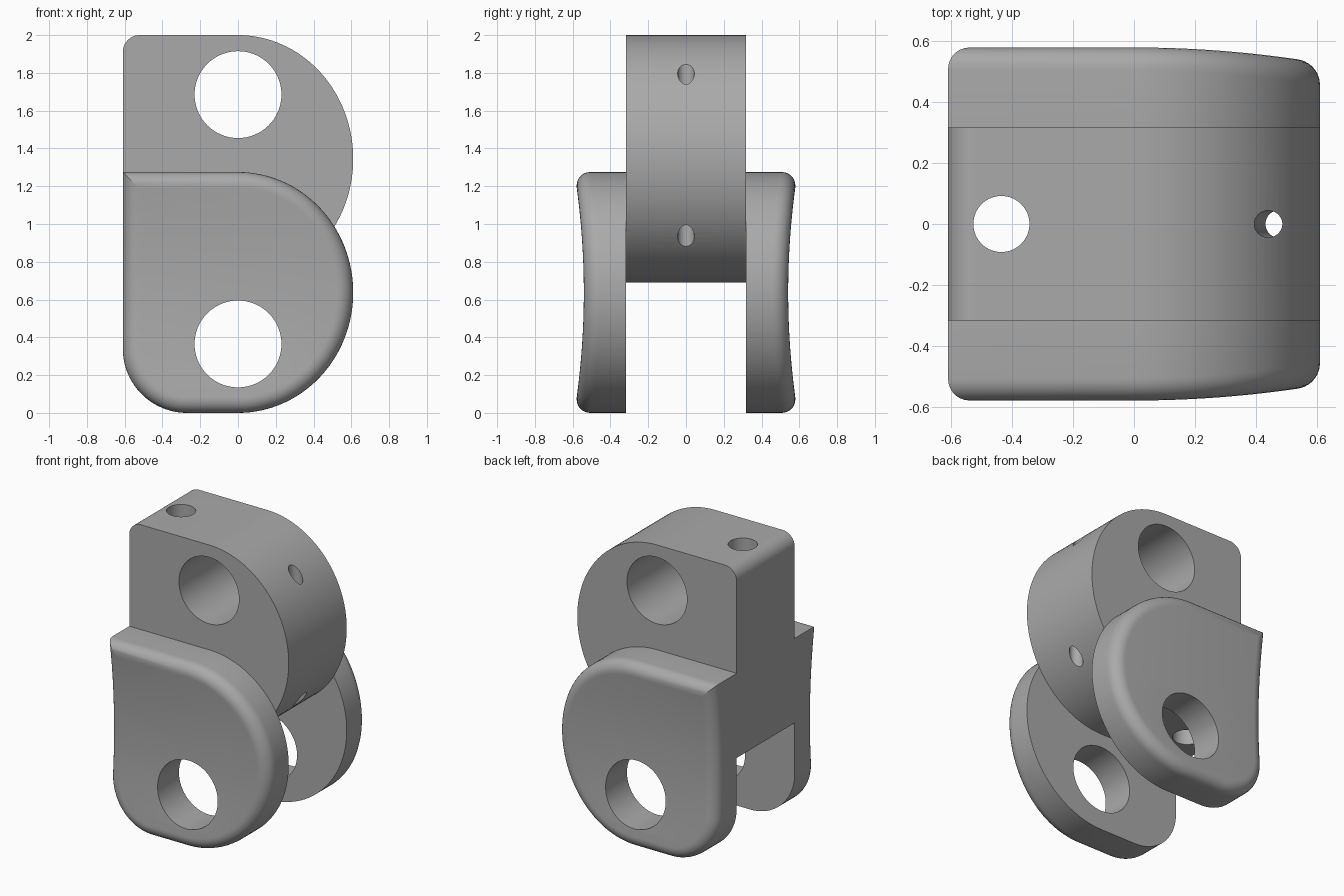
import bpy, bmesh
from math import pi, sin, cos, sqrt
from mathutils import Vector

cube = bpy.data.objects.get("Cube")
if cube:
    bpy.data.objects.remove(cube, do_unlink=True)

steel = bpy.data.materials.new("plain grey")
steel.use_nodes = True
GREY = (0.4, 0.4, 0.4, 1)
steel.diffuse_color = GREY
steel.node_tree.nodes["Principled BSDF"].inputs["Base Color"].default_value = GREY

LEFT, WIDE, INNER = -0.61, 0.61, 0.317
ROWS = 64


def add_object(name, bm):
    bmesh.ops.recalc_face_normals(bm, faces=bm.faces)
    mesh = bpy.data.meshes.new(name)
    bm.to_mesh(mesh)
    bm.free()
    mesh.materials.append(steel)
    obj = bpy.data.objects.new(name, mesh)
    bpy.context.collection.objects.link(obj)
    return obj


def drill(obj, start, end, radius):
    """Cut a round hole along the line from start to end."""
    axis = Vector(end) - Vector(start)
    bm = bmesh.new()
    bmesh.ops.create_cone(bm, cap_ends=True, segments=64, radius1=radius,
                          radius2=radius, depth=axis.length)
    bm.transform(axis.to_track_quat('Z', 'Y').to_matrix().to_4x4())
    bmesh.ops.translate(bm, verts=bm.verts, vec=(Vector(start) + Vector(end)) / 2)
    cutter = add_object("hole_cutter", bm)
    cutter.hide_render = True
    mod = obj.modifiers.new("hole", 'BOOLEAN')
    mod.operation, mod.solver, mod.object = 'DIFFERENCE', 'EXACT', cutter
    bpy.context.view_layer.objects.active = obj
    bpy.ops.object.modifier_apply(modifier=mod.name)
    bpy.data.objects.remove(cutter, do_unlink=True)


def smooth(obj):
    bpy.ops.object.select_all(action='DESELECT')
    obj.select_set(True)
    bpy.context.view_layer.objects.active = obj
    bpy.ops.object.shade_smooth_by_angle(angle=pi / 6)


def outline(bottom, top, low_corner, high_corner, inset=0):
    """Left and right edge points, row by row: straight left, round right."""
    mid, half = (bottom + top) / 2, (top - bottom) / 2 - inset
    lefts, rights = [], []
    for i in range(ROWS + 1):
        a = pi * i / ROWS
        z = mid - half * cos(a)
        x = LEFT + inset
        for r, gap in ((low_corner - inset, z - mid + half),
                       (high_corner - inset, mid + half - z)):
            if r > 0 and gap < r:
                x += r - sqrt(max(0, r * r - (r - gap) ** 2))
        lefts.append((x, z))
        rights.append(((WIDE - inset) * sin(a), z))
    return lefts, rights


def add_ring(bm, shape, depth):
    lefts, rights = shape
    return [bm.verts.new((x, depth(z), z)) for x, z in lefts + rights[::-1]]


def bridge(bm, a, b):
    for i in range(len(a)):
        j = (i + 1) % len(a)
        bm.faces.new((a[i], a[j], b[j], b[i]))


def cap(bm, ring):
    last = len(ring) - 1
    for i in range(ROWS):
        bm.faces.new((ring[i], ring[i + 1], ring[last - i - 1], ring[last - i]))


# Centre block
bm = bmesh.new()
shape = outline(0.69, 2.0, 0, 0.09)
front = add_ring(bm, shape, lambda z: -INNER)
back = add_ring(bm, shape, lambda z: INNER)
bridge(bm, front, back)
bm.faces.new(front)
bm.faces.new(back)
block = add_object("centre_block", bm)
drill(block, (0, -1, 1.685), (0, 1, 1.685), 0.23)      # cross bore
drill(block, (-0.435, 0, 0.4), (-0.435, 0, 2.3), 0.092)  # upright hole
drill(block, (0.425, 0, 2.2), (0.49, 0, 0.5), 0.044)   # slim angled hole
smooth(block)

# Side cheeks with dished outer faces and rounded rims
HEIGHT, RIM, STEPS = 1.275, 0.085, 8


def dish(z):
    return 0.541 + 0.037 * ((z - HEIGHT / 2) / 0.55) ** 2


for name, side in (("front_cheek", -1), ("back_cheek", 1)):
    bm = bmesh.new()
    base = add_ring(bm, outline(0, HEIGHT, 0.34, 0), lambda z: side * INNER)
    bm.faces.new(base)
    ring = base
    for k in range(STEPS + 1):
        a = pi / 2 * k / STEPS
        drop = RIM * (1 - sin(a))
        new = add_ring(bm, outline(0, HEIGHT, 0.34, 0, RIM * (1 - cos(a))),
                       lambda z: side * (dish(z) - drop))
        bridge(bm, ring, new)
        ring = new
    cap(bm, ring)
    cheek = add_object(name, bm)
    drill(cheek, (0, -1, 0.365), (0, 1, 0.365), 0.23)  # pin bore
    smooth(cheek)
